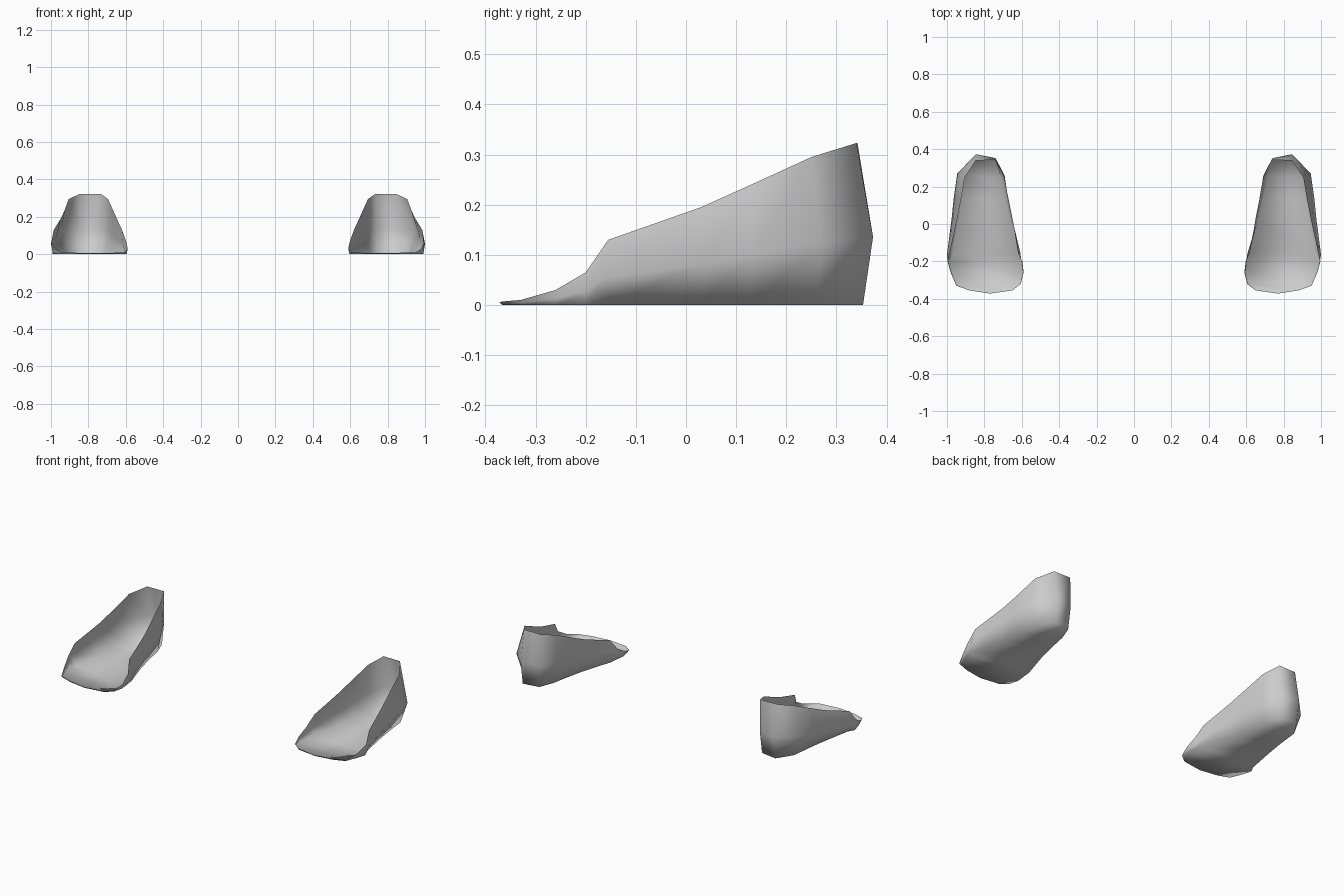
import bpy, bmesh

if "Cube" in bpy.data.objects:
    bpy.data.objects.remove(bpy.data.objects["Cube"])

grey = bpy.data.materials.new("light_grey")
grey.diffuse_color = (0.6, 0.6, 0.6, 1)
grey.use_nodes = True
grey.node_tree.nodes["Principled BSDF"].inputs["Base Color"].default_value = grey.diffuse_color

# Open rim of the right shell: toe tip, along the outer side, round the heel, back along the inner side
RIM = [(.77, -.372, .006), (.88, -.355, .008), (.95, -.33, .01), (.98, -.26, .03),
       (.997, -.2, .065), (.985, -.155, .13), (.945, .03, .195), (.925, .13, .24),
       (.905, .25, .295), (.845, .34, .323), (.735, .342, .323), (.695, .25, .295),
       (.67, .13, .24), (.65, .03, .195), (.62, -.155, .13), (.597, -.2, .065),
       (.59, -.26, .03), (.605, -.32, .01), (.65, -.355, .008)]
# Bulge and sole outline for the tall stations 5 to 14
MID = [(1.0, -.165), (.975, .03), (.965, .13), (.945, .27), (.845, .373),
       (.74, .352), (.692, .26), (.672, .13), (.652, .03), (.615, -.155)]
BASE = [(.97, -.16), (.935, .03), (.92, .13), (.905, .26), (.845, .353),
        (.745, .337), (.712, .25), (.688, .13), (.665, .03), (.607, -.155)]


def make_shell(name, side):
    bm = bmesh.new()
    n = len(RIM)
    rings = [[], [], []]
    for i, (x, y, z) in enumerate(RIM):
        if 5 <= i <= 14:
            base, mid = BASE[i - 5], MID[i - 5]
        else:  # low toe edge: sole slightly inside the rim
            base = (.79 + (x - .79) * .97, -.1 + (y + .1) * .98)
            mid = ((x + base[0]) / 2, (y + base[1]) / 2)
        for ring, p in zip(rings, ((*base, 0), (*mid, z * .42), (x, y, z))):
            ring.append(bm.verts.new((p[0] * side, p[1], p[2])))

    def face(*vs):
        bm.faces.new(vs if side > 0 else vs[::-1])

    # Walls
    for low, high in zip(rings, rings[1:]):
        for i in range(n):
            j = (i + 1) % n
            face(low[i], low[j], high[j], high[i])
    # Sole, bridged from side to side
    b = rings[0]
    face(b[0], b[n - 1], b[1])
    for i in range(1, 9):
        face(b[i], b[n - i], b[n - i - 1], b[i + 1])

    for f in bm.faces:
        f.smooth = True
    me = bpy.data.meshes.new(name)
    bm.to_mesh(me)
    bm.free()
    me.materials.append(grey)
    bpy.context.collection.objects.link(bpy.data.objects.new(name, me))


make_shell("right_shoe_shell", 1)
make_shell("left_shoe_shell", -1)
